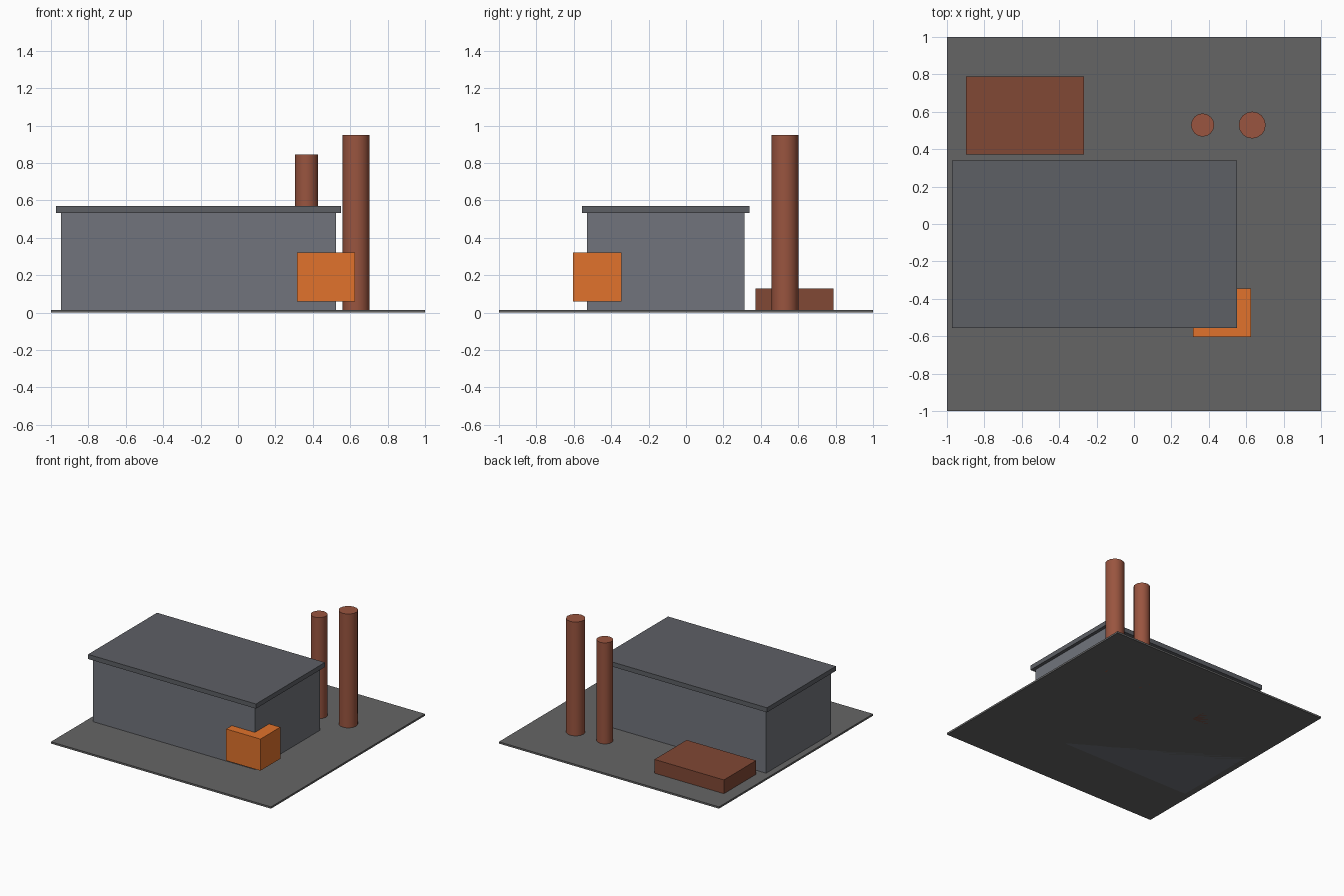
import bpy

if "Cube" in bpy.data.objects:
    bpy.data.objects.remove(bpy.data.objects["Cube"])


def material(name, rgb):
    m = bpy.data.materials.new(name)
    m.diffuse_color = (*rgb, 1)
    m.use_nodes = True
    m.node_tree.nodes["Principled BSDF"].inputs["Base Color"].default_value = m.diffuse_color
    return m


ASPHALT = material("asphalt", (0.13, 0.13, 0.13))
WALL = material("wall_grey", (0.165, 0.175, 0.20))
ROOF = material("roof_grey", (0.11, 0.115, 0.13))
ORANGE = material("orange", (0.75, 0.17, 0.025))
BRICK = material("brick", (0.32, 0.09, 0.05))
RUST = material("rust", (0.22, 0.065, 0.035))


def box(name, x, y, z, mat):
    """Box from (min, max) ranges on each axis."""
    bpy.ops.mesh.primitive_cube_add(size=1, location=[sum(r) / 2 for r in (x, y, z)])
    ob = bpy.context.object
    ob.name = name
    ob.scale = [r[1] - r[0] for r in (x, y, z)]
    bpy.ops.object.transform_apply(location=False, rotation=False, scale=True)
    ob.data.materials.append(mat)


def chimney(name, x, y, radius, top):
    bpy.ops.mesh.primitive_cylinder_add(vertices=16, radius=radius, depth=top,
                                        location=(x, y, top / 2))
    ob = bpy.context.object
    ob.name = name
    ob.data.materials.append(BRICK)
    bpy.ops.object.shade_smooth_by_angle()


# Ground slab
box("base_slab", (-1, 1), (-1, 1), (0, 0.015), ASPHALT)

# Main hall with overhanging flat roof
box("hall_walls", (-0.947, 0.525), (-0.53, 0.313), (0, 0.535), WALL)
box("flat_roof", (-0.974, 0.552), (-0.555, 0.34), (0.532, 0.57), ROOF)

# Orange block wrapping the front right corner
box("corner_block", (0.315, 0.626), (-0.603, -0.345), (0.06, 0.32), ORANGE)

# Low block behind the hall
box("rear_block", (-0.897, -0.266), (0.371, 0.789), (0, 0.128), RUST)

# Two chimneys
chimney("small_chimney", 0.367, 0.529, 0.062, 0.845)
chimney("large_chimney", 0.632, 0.529, 0.072, 0.95)
